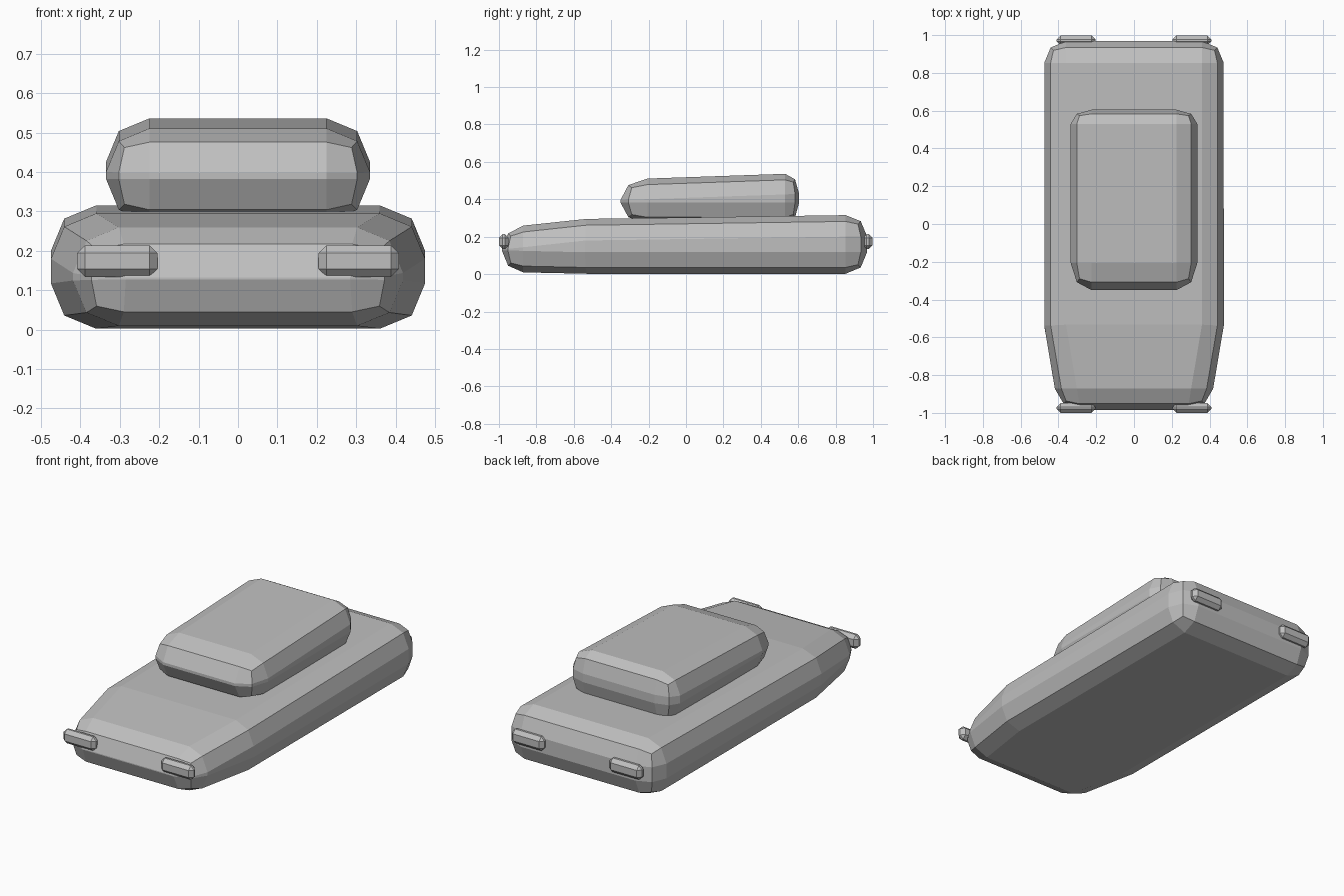
import bpy
import bmesh
import math

cube = bpy.data.objects.get("Cube")
if cube:
    bpy.data.objects.remove(cube, do_unlink=True)

# One plain grey for every part
grey = bpy.data.materials.new("plain grey")
grey.use_nodes = True
COLOUR = (0.52, 0.52, 0.52, 1)
grey.diffuse_color = COLOUR
grey.node_tree.nodes["Principled BSDF"].inputs["Base Color"].default_value = COLOUR


def rounded_loft(name, stations, bevel, segments, x=0, front=1, back=1):
    """Box lofted through (y, half width, bottom, top), with bevelled edges.
    front and back stretch the bevel depth at either end."""
    bm = bmesh.new()
    rings = [[bm.verts.new((x + sx * w, y, z))
              for sx, z in ((-1, lo), (1, lo), (1, hi), (-1, hi))]
             for y, w, lo, hi in stations]
    bm.faces.new(rings[0])
    bm.faces.new(rings[-1][::-1])
    for a, b in zip(rings, rings[1:]):
        for i in range(4):
            j = (i + 1) % 4
            bm.faces.new((a[j], a[i], b[i], b[j]))
    bmesh.ops.recalc_face_normals(bm, faces=bm.faces[:])
    sharp = [e for e in bm.edges if e.calc_face_angle(0) > math.radians(30)]
    bmesh.ops.bevel(bm, geom=sharp, offset=bevel, offset_type='OFFSET',
                    segments=segments, profile=0.5, affect='EDGES',
                    clamp_overlap=True)
    y0, y1 = stations[0][0], stations[-1][0]
    for v in bm.verts:
        if v.co.y < y0 + bevel * 1.2:
            v.co.y = y0 + (v.co.y - y0) * front
        elif v.co.y > y1 - bevel * 1.2:
            v.co.y = y1 - (y1 - v.co.y) * back
    mesh = bpy.data.meshes.new(name)
    bm.to_mesh(mesh)
    bm.free()
    mesh.materials.append(grey)
    obj = bpy.data.objects.new(name, mesh)
    bpy.context.collection.objects.link(obj)
    return obj


# Lower body with tapered, sloping bonnet
rounded_loft("body", [(-0.985, 0.40, 0.012, 0.247),
                      (-0.54, 0.475, 0.002, 0.295),
                      (0.968, 0.475, 0.002, 0.317)], 0.115, 2)

# Cabin, with a longer rounding at the front than at the back
rounded_loft("cabin", [(-0.35, 0.335, 0.272, 0.507),
                       (0.605, 0.335, 0.272, 0.54)], 0.11, 2,
             front=1.3, back=0.68)

# Lamps at all four corners
for end, y in (("front", -0.974), ("rear", 0.972)):
    for side, sign in (("left", 1), ("right", -1)):
        rounded_loft(f"{end}_{side}_lamp",
                     [(y - 0.026, 0.102, 0.134, 0.214),
                      (y + 0.026, 0.102, 0.134, 0.214)],
                     0.02, 1, x=sign * 0.307)
